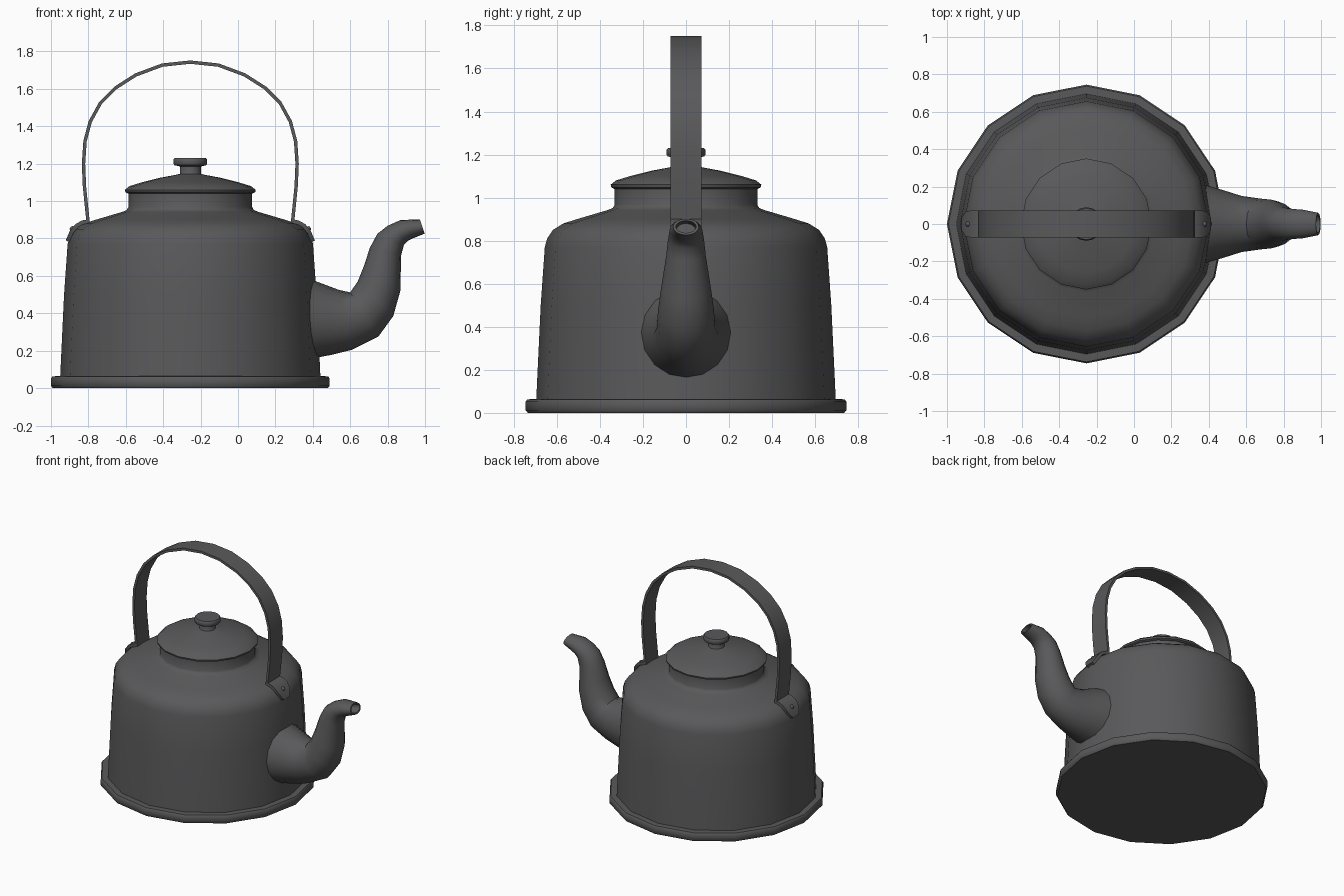
import bpy, bmesh, math
from mathutils import Vector

if "Cube" in bpy.data.objects:
    bpy.data.objects.remove(bpy.data.objects["Cube"])

CX = -0.255   # axis of the kettle body
N = 16

grey = bpy.data.materials.new("dark grey enamel")
grey.diffuse_color = (0.1, 0.1, 0.104, 1)
grey.use_nodes = True
grey.node_tree.nodes["Principled BSDF"].inputs["Base Color"].default_value = grey.diffuse_color


def finish(bm, name, angle=40):
    bmesh.ops.recalc_face_normals(bm, faces=bm.faces)
    me = bpy.data.meshes.new(name)
    bm.to_mesh(me)
    bm.free()
    ob = bpy.data.objects.new(name, me)
    bpy.context.collection.objects.link(ob)
    me.materials.append(grey)
    bpy.ops.object.select_all(action='DESELECT')
    ob.select_set(True)
    bpy.context.view_layer.objects.active = ob
    bpy.ops.object.shade_smooth_by_angle(angle=math.radians(angle))
    return ob


def loft(name, rings, angle=40):
    """Skin closed rings of points and cap both ends."""
    bm = bmesh.new()
    vs = [[bm.verts.new(p) for p in r] for r in rings]
    n = len(rings[0])
    for a, b in zip(vs, vs[1:]):
        for i in range(n):
            j = (i + 1) % n
            bm.faces.new((a[i], a[j], b[j], b[i]))
    bm.faces.new(vs[0])
    bm.faces.new(vs[-1])
    return finish(bm, name, angle)


def lathe(name, profile, n=N):
    return loft(name, [[(CX + r * math.cos(2 * math.pi * i / n),
                         r * math.sin(2 * math.pi * i / n), z)
                        for i in range(n)] for r, z in profile])


# Body, lid and knob
lathe("base_rim", [(0.735, 0), (0.745, 0.012), (0.745, 0.052),
                   (0.737, 0.063), (0.68, 0.065)])
lathe("body", [(0.697, 0.03), (0.693, 0.12), (0.675, 0.5), (0.656, 0.77),
               (0.645, 0.81), (0.618, 0.85), (0.57, 0.88), (0.5, 0.902),
               (0.365, 0.942), (0.34, 0.952), (0.331, 0.968), (0.331, 1.045)])
lathe("lid", [(0.331, 1.04), (0.347, 1.048), (0.35, 1.06), (0.325, 1.08),
              (0.26, 1.1), (0.16, 1.125), (0.08, 1.14), (0.058, 1.145)])
lathe("lid_knob", [(0.068, 1.13), (0.056, 1.145), (0.056, 1.185), (0.085, 1.192),
                   (0.09, 1.2), (0.09, 1.222), (0.084, 1.23)])

# Spout: upper point, lower point, half width of each section
sections = [((0.34, 0.60), (0.38, 0.155), 0.215), ((0.46, 0.555), (0.50, 0.178), 0.18),
            ((0.54, 0.525), (0.61, 0.205), 0.15), ((0.60, 0.512), (0.75, 0.275), 0.136),
            ((0.64, 0.57), (0.83, 0.385), 0.13), ((0.672, 0.65), (0.868, 0.52), 0.115),
            ((0.705, 0.75), (0.872, 0.71), 0.092), ((0.745, 0.825), (0.887, 0.765), 0.085),
            ((0.80, 0.868), (0.908, 0.787), 0.08), ((0.87, 0.899), (0.94, 0.803), 0.076),
            ((0.972, 0.902), (0.998, 0.826), 0.06), ((0.974, 0.893), (0.994, 0.836), 0.047),
            ((0.87, 0.88), (0.93, 0.82), 0.045)]
rings = []
for (ux, uz), (lx, lz), w in sections:
    ring = []
    for i in range(N):
        a = 2 * math.pi * i / N
        t = (1 + math.cos(a)) / 2
        ring.append((lx + (ux - lx) * t, w * math.sin(a), lz + (uz - lz) * t))
    rings.append(ring)
loft("spout", rings, 50)


# Flat strap handle, following a mirrored path of (offset from axis, z, half width)
def strap(name, path, thick):
    rs = []
    for i, (x, z, w) in enumerate(path):
        p, q = path[max(i - 1, 0)], path[min(i + 1, len(path) - 1)]
        t = Vector((q[0] - p[0], q[1] - p[1])).normalized()
        nx, nz = -t.y * thick / 2, t.x * thick / 2
        rs.append([(CX + x + nx, -w, z + nz), (CX + x + nx, w, z + nz),
                   (CX + x - nx, w, z - nz), (CX + x - nx, -w, z - nz)])
    return loft(name, rs, 40)


W = 0.073
half = [(0.546, 0.885, W), (0.553, 0.95, W), (0.566, 1.08, W), (0.571, 1.2, W),
        (0.563, 1.32, W), (0.535, 1.425, W), (0.48, 1.525, W), (0.40, 1.605, W),
        (0.29, 1.675, W), (0.15, 1.727, W)]
strap("handle", half + [(0, 1.743, W)] + [(-x, z, w) for x, z, w in reversed(half)], 0.018)

# Riveted handle tabs bent over the shoulder
tab = [(0.538, 0.893, W), (0.575, 0.886, W), (0.607, 0.869, W),
       (0.636, 0.832, 0.066), (0.656, 0.785, 0.035)]
for side, s in (("right", 1), ("left", -1)):
    strap("handle_tab_" + side, [(s * x, z, w) for x, z, w in tab], 0.022)
    bm = bmesh.new()
    bmesh.ops.create_uvsphere(bm, u_segments=10, v_segments=6, radius=0.016)
    bmesh.ops.translate(bm, verts=bm.verts, vec=(CX + s * 0.63, 0, 0.85))
    finish(bm, "rivet_" + side)
